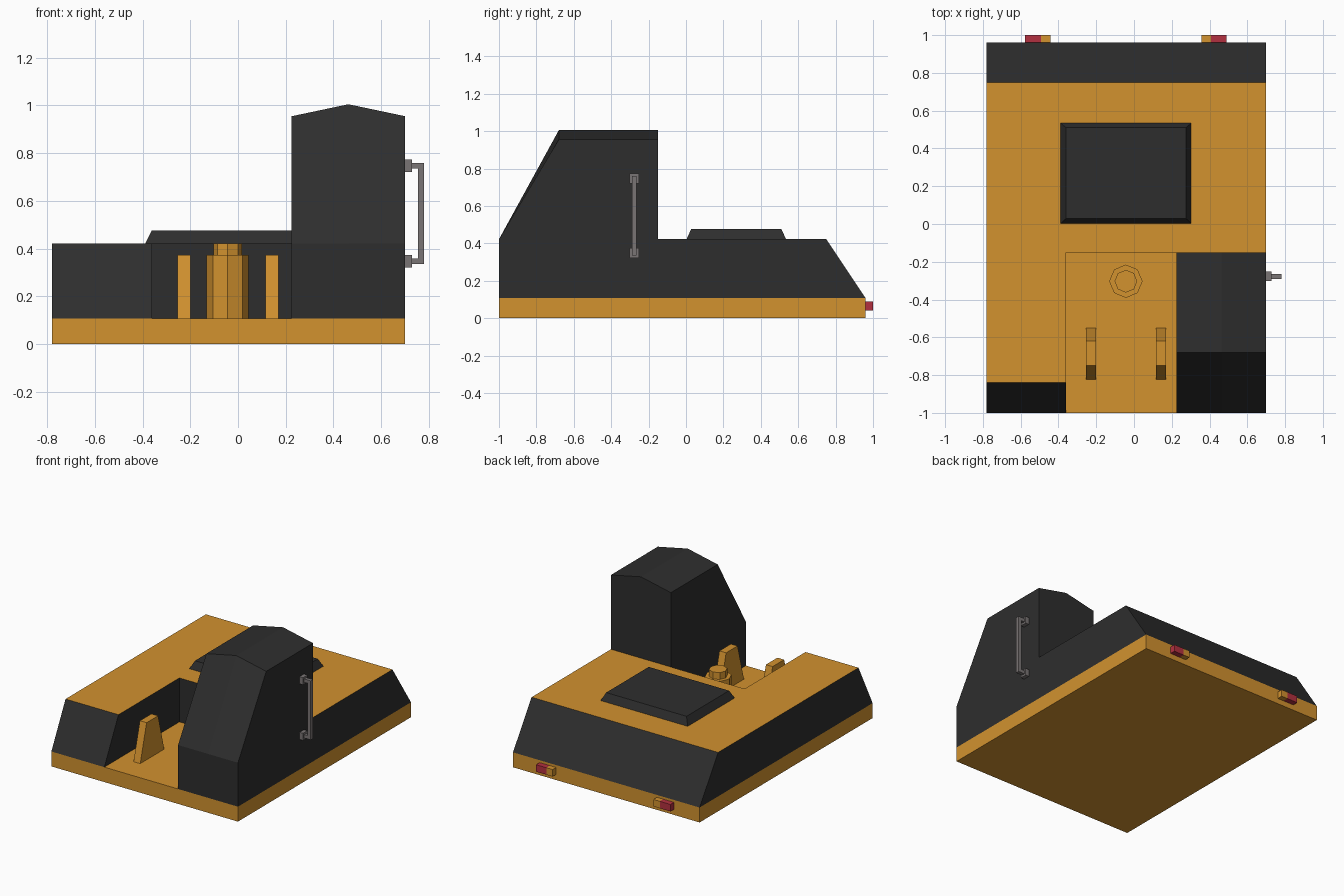
import bpy, bmesh, math
from mathutils import Vector

if "Cube" in bpy.data.objects:
    bpy.data.objects.remove(bpy.data.objects["Cube"])


def material(name, rgb):
    m = bpy.data.materials.new(name)
    m.diffuse_color = (*rgb, 1)
    m.use_nodes = True
    m.node_tree.nodes["Principled BSDF"].inputs["Base Color"].default_value = m.diffuse_color
    return m


ORANGE = material("orange", (0.645, 0.287, 0.028))
BLACK = material("charcoal", (0.027, 0.027, 0.027))
GREY = material("handle grey", (0.195, 0.178, 0.178))
RED = material("lamp red", (0.45, 0.03, 0.05))


def finish(name, bm, *mats):
    bmesh.ops.recalc_face_normals(bm, faces=bm.faces)
    me = bpy.data.meshes.new(name)
    bm.to_mesh(me)
    bm.free()
    ob = bpy.data.objects.new(name, me)
    for m in mats:
        me.materials.append(m)
    bpy.context.collection.objects.link(ob)
    return ob


def prism(points, direction):
    """Extrude a flat outline along a direction."""
    bm = bmesh.new()
    face = bm.faces.new([bm.verts.new(p) for p in points])
    ext = bmesh.ops.extrude_face_region(bm, geom=[face], use_keep_orig=True)
    verts = [g for g in ext["geom"] if isinstance(g, bmesh.types.BMVert)]
    bmesh.ops.translate(bm, verts=verts, vec=Vector(direction))
    bmesh.ops.recalc_face_normals(bm, faces=bm.faces)
    return bm


def box(name, x, y, z, mat):
    pts = [(x[0], y[0], z[0]), (x[1], y[0], z[0]), (x[1], y[1], z[0]), (x[0], y[1], z[0])]
    return finish(name, prism(pts, (0, 0, z[1] - z[0])), mat)


def drop_faces(bm, rule):
    bmesh.ops.delete(bm, geom=[f for f in bm.faces if rule(f.calc_center_median())],
                     context='FACES')


FLOOR, DECK = 0.107, 0.422

# chassis plate
box("chassis_plate", (-0.78, 0.70), (-1, 0.96), (0, FLOOR), ORANGE)

# body: L-shaped plan with sloped front and rear ends, orange deck on top
plan = [(-0.78, -1), (-0.36, -1), (-0.36, -0.15), (0.225, -0.15),
        (0.70, -0.15), (0.70, 0.96), (-0.78, 0.96)]
bm = prism([(x, y, FLOOR) for x, y in plan], (0, 0, DECK - FLOOR))
for v in bm.verts:
    if v.co.z > 0.3:
        v.co.y = -0.84 if v.co.y < -0.9 else 0.75 if v.co.y > 0.9 else v.co.y
drop_faces(bm, lambda c: c.z < FLOOR + 0.01 or (c.x > 0.225 and abs(c.y + 0.15) < 0.01))
for f in bm.faces:
    f.material_index = 1 if f.calc_center_median().z > DECK - 0.01 else 0
finish("body", bm, BLACK, ORANGE)

# cab: side profile extruded across, roof ridge raised along the middle
side = [(-1, FLOOR), (-1, DECK), (-0.68, 0.955), (-0.15, 0.955), (-0.15, DECK), (-0.15, FLOOR)]
bm = prism([(0.225, y, z) for y, z in side], (0.475, 0, 0))
drop_faces(bm, lambda c: c.z < FLOOR + 0.01 or (c.z < DECK and abs(c.y + 0.15) < 0.01))
bmesh.ops.bisect_plane(bm, geom=bm.verts[:] + bm.edges[:] + bm.faces[:],
                       plane_co=(0.4625, 0, 0), plane_no=(1, 0, 0))
for v in bm.verts:
    if v.co.z > 0.9 and abs(v.co.x - 0.4625) < 0.01:
        v.co.z = 1.005
finish("cab", bm, BLACK)

# engine hatch with bevelled rim
bm = prism([(-0.388, 0.003, DECK), (0.303, 0.003, DECK),
            (0.303, 0.535, DECK), (-0.388, 0.535, DECK)], (0, 0, 0.055))
for v in bm.verts:
    if v.co.z > DECK + 0.01:
        v.co.x += 0.027 if v.co.x < 0 else -0.027
        v.co.y += 0.025 if v.co.y < 0.2 else -0.025
finish("engine_hatch", bm, BLACK)

# stepped octagonal post in the notch
for name, r, z0, z1 in (("post_lower", 0.088, FLOOR, 0.373), ("post_upper", 0.06, 0.373, DECK)):
    ring = [(-0.043 + r * math.cos(i * math.pi / 4), -0.303 + r * math.sin(i * math.pi / 4), z0)
            for i in range(8)]
    finish(name, prism(ring, (0, 0, z1 - z0)), ORANGE)

# two tapered mounting brackets
for name, x in (("mount_left", -0.253), ("mount_right", 0.116)):
    pts = [(x, -0.822, FLOOR), (x, -0.75, 0.373), (x, -0.62, 0.373), (x, -0.55, FLOOR)]
    finish(name, prism(pts, (0.053, 0, 0)), ORANGE)

# grab handle on the cab side
for name, z in (("upper", 0.747), ("lower", 0.348)):
    box("handle_foot_" + name, (0.70, 0.728), (-0.302, -0.252), (z - 0.026, z + 0.026), GREY)
    box("handle_arm_" + name, (0.728, 0.755), (-0.29, -0.264), (z - 0.012, z + 0.012), GREY)
box("handle_bar", (0.755, 0.78), (-0.29, -0.264), (0.336, 0.759), GREY)

# rear lamps: red outer part, orange inner part
for name, a, b, c in (("left", -0.577, -0.492, -0.442), ("right", 0.489, 0.408, 0.358)):
    box("stop_lamp_" + name, sorted((a, b)), (0.96, 1.0), (0.04, 0.09), RED)
    box("turn_lamp_" + name, sorted((b, c)), (0.96, 1.0), (0.04, 0.09), ORANGE)
